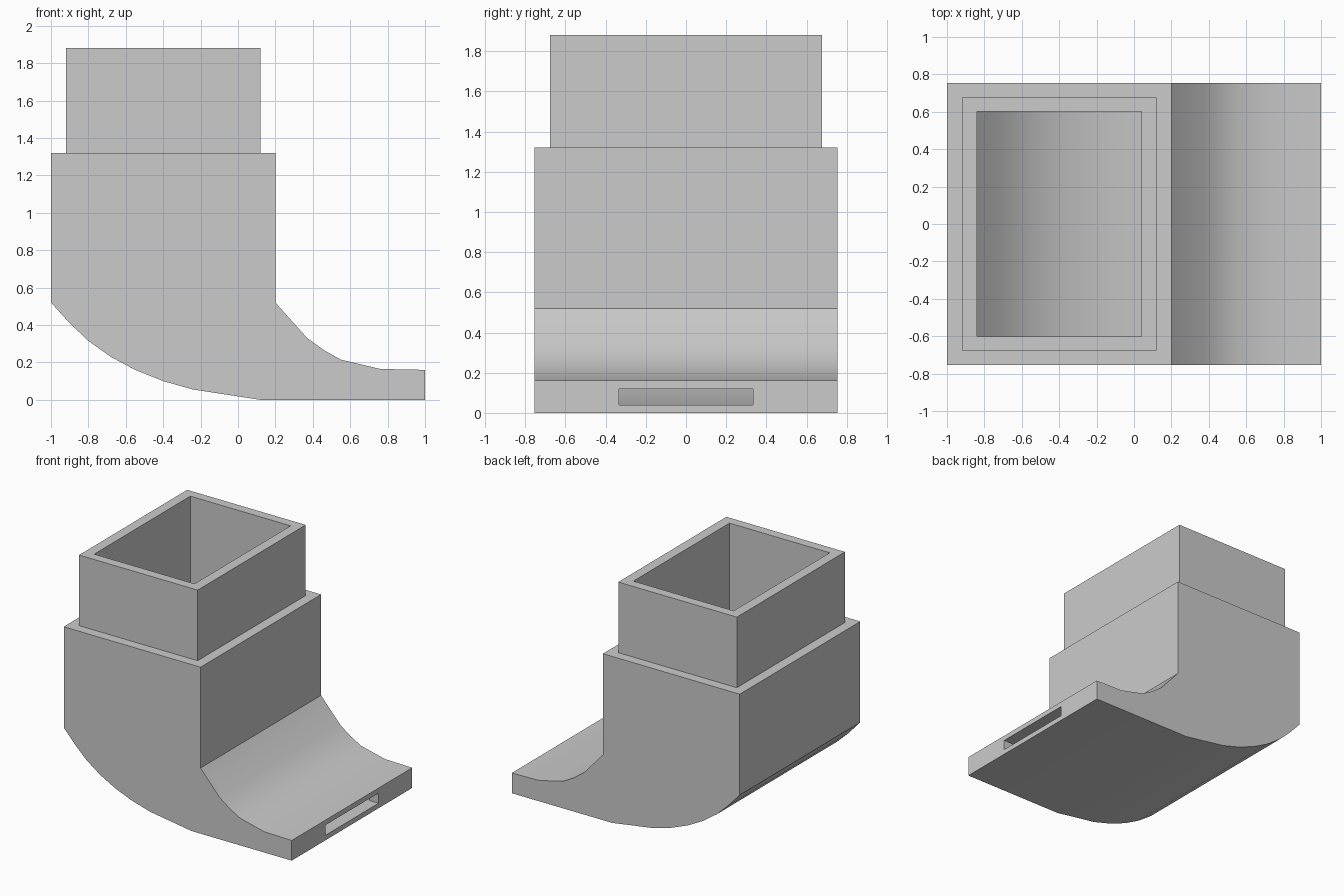
import bpy
import bmesh

if "Cube" in bpy.data.objects:
    bpy.data.objects.remove(bpy.data.objects["Cube"], do_unlink=True)

grey = bpy.data.materials.new("light_grey")
grey.use_nodes = True
colour = (0.6, 0.6, 0.6, 1)
grey.diffuse_color = colour
grey.node_tree.nodes["Principled BSDF"].inputs["Base Color"].default_value = colour


def extrude(name, profile, half_width):
    """Solid made from an x-z profile, extruded evenly either side of y = 0."""
    bm = bmesh.new()
    face = bm.faces.new([bm.verts.new((x, -half_width, z)) for x, z in profile])
    side = bmesh.ops.extrude_face_region(bm, geom=[face])
    verts = [v for v in side["geom"] if isinstance(v, bmesh.types.BMVert)]
    bmesh.ops.translate(bm, verts=verts, vec=(0, 2 * half_width, 0))
    bmesh.ops.recalc_face_normals(bm, faces=bm.faces)
    mesh = bpy.data.meshes.new(name)
    bm.to_mesh(mesh)
    bm.free()
    mesh.materials.append(grey)
    obj = bpy.data.objects.new(name, mesh)
    bpy.context.collection.objects.link(obj)
    return obj


def rectangle(x0, x1, z0, z1):
    return [(x0, z0), (x1, z0), (x1, z1), (x0, z1)]


def cut(obj, cutters):
    """Apply the cuts, then smooth the curves while keeping edges sharp."""
    for cutter in cutters:
        mod = obj.modifiers.new("cut", 'BOOLEAN')
        mod.operation = 'DIFFERENCE'
        mod.solver = 'EXACT'
        mod.object = cutter
    bpy.ops.object.select_all(action='DESELECT')
    obj.select_set(True)
    bpy.context.view_layer.objects.active = obj
    for mod in list(obj.modifiers):
        bpy.ops.object.modifier_apply(modifier=mod.name)
    bpy.ops.object.shade_smooth_by_angle()


# Outer shell: lower sweep, outlet end, upper sweep, upright block
lower = [(-1, 0.52), (-0.9, 0.41), (-0.8, 0.315), (-0.68, 0.23), (-0.55, 0.16),
         (-0.4, 0.1), (-0.24, 0.055), (0.12, 0)]
upper = [(1, 0.16), (0.76, 0.165), (0.55, 0.215), (0.46, 0.265),
         (0.37, 0.33), (0.2, 0.52)]
body = extrude("duct_body", lower + [(1, 0)] + upper + [(0.2, 1.32), (-1, 1.32)], 0.755)

# Inlet collar
collar = extrude("inlet_collar", rectangle(-0.92, 0.12, 1.32, 1.88), 0.677)

# Hollow passage, following the sweep down to the outlet
inner_lower = [(-0.84, 0.52), (-0.74, 0.41), (-0.64, 0.315), (-0.52, 0.23),
               (-0.38, 0.16), (-0.2, 0.1), (0.12, 0.04), (0.92, 0.04)]
inner_upper = [(0.92, 0.12), (0.7, 0.125), (0.48, 0.17), (0.36, 0.23),
               (0.25, 0.31), (0.04, 0.52)]
passage = extrude("passage_cutter",
                  inner_lower + inner_upper + [(0.04, 2), (-0.84, 2)], 0.602)
slot = extrude("slot_cutter", rectangle(0.8, 1.1, 0.04, 0.12), 0.333)

cut(body, [passage, slot])
cut(collar, [passage])
for cutter in (passage, slot):
    bpy.data.objects.remove(cutter, do_unlink=True)
